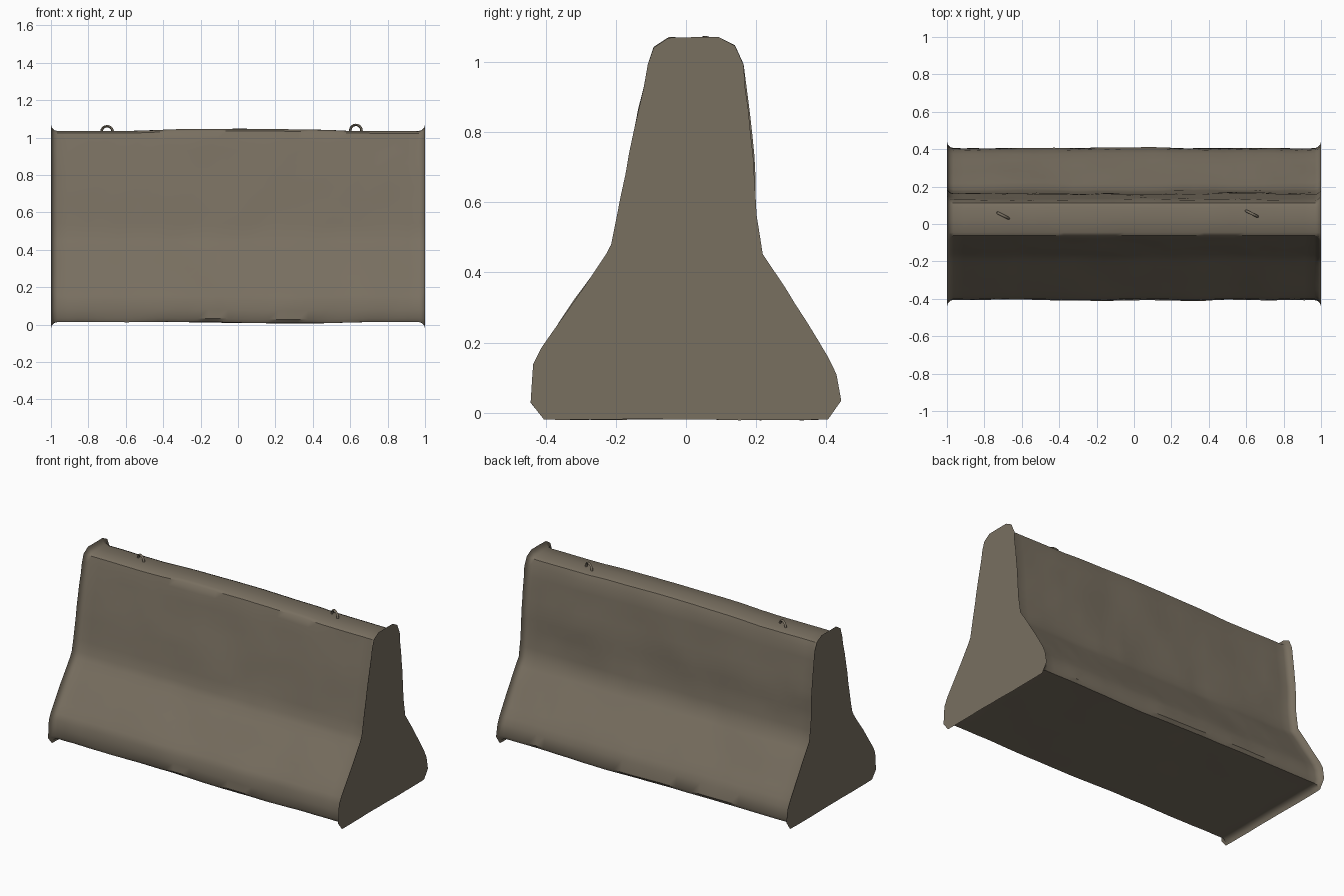
import bpy, bmesh, math
from mathutils import Vector, noise

if "Cube" in bpy.data.objects:
    bpy.data.objects.remove(bpy.data.objects["Cube"])

concrete = bpy.data.materials.new("weathered concrete")
concrete.diffuse_color = (0.19, 0.16, 0.118, 1)
concrete.use_nodes = True
concrete.node_tree.nodes["Principled BSDF"].inputs["Base Color"].default_value = concrete.diffuse_color

# Cross-section of the barrier (y, z), counter-clockwise from the bottom front
PROFILE = [(-0.395, 0.015), (-0.408, 0.035), (-0.403, 0.13), (-0.385, 0.165),
           (-0.195, 0.435), (-0.178, 0.47), (-0.15, 0.61), (-0.075, 0.985),
           (-0.062, 1.025), (-0.045, 1.036), (0.09, 1.036), (0.112, 1.026),
           (0.13, 0.985), (0.158, 0.73), (0.168, 0.56), (0.185, 0.44),
           (0.375, 0.14), (0.395, 0.10), (0.407, 0.035), (0.395, 0.015)]


def resample(points, step):
    """Split the long profile edges so the surface can be made uneven."""
    out = []
    for i, p in enumerate(points):
        a, b = Vector(p), Vector(points[(i + 1) % len(points)])
        n = max(1, round((b - a).length / step))
        out += [a.lerp(b, k / n) for k in range(n)]
    return out


def inset(points, amount):
    """Move each profile point inwards, for the worn rounded ends."""
    out = []
    for i, p in enumerate(points):
        t = points[(i + 1) % len(points)] - points[i - 1]
        out.append(p + Vector((-t.y, t.x)).normalized() * amount)
    return out


def finish(obj, angle):
    obj.data.materials.append(concrete)
    bpy.ops.object.select_all(action='DESELECT')
    obj.select_set(True)
    bpy.context.view_layer.objects.active = obj
    bpy.ops.object.shade_smooth_by_angle(angle=math.radians(angle))


# Barrier body: profile swept along x with rounded ends and worn surfaces
outline = resample(PROFILE, 0.06)
R = 0.035
ends = [(1 - R + R * math.sin(a), R * (1 - math.cos(a)))
        for a in (math.radians(d) for d in (0, 30, 60, 90))]
stations = [(-x, s) for x, s in reversed(ends)]
stations += [(-0.965 + 1.93 * i / 36, 0) for i in range(1, 36)] + ends

bm = bmesh.new()
rings = []
for x, shrink in stations:
    ring = []
    for p in inset(outline, shrink):
        co = Vector((x, p.x, p.y))
        wear = noise.noise(co * 3.5) * 0.007 + noise.noise(co * 11) * 0.003
        crown = 0.011 * max(0, 1 - (x / 0.6) ** 2) if p.y > 0.9 else 0
        sag = -0.008 * math.exp(-((x - 0.25) / 0.35) ** 2) if p.y < 0.1 else 0
        side = 1 if p.x > 0 else -1
        flat = p.y > 0.99 or p.y < 0.03
        co.y += 0 if flat else wear * side
        co.z += crown + sag + (wear * 0.5 if flat else 0)
        ring.append(bm.verts.new(co))
    rings.append(ring)
n = len(outline)
for a, b in zip(rings, rings[1:]):
    for i in range(n):
        j = (i + 1) % n
        bm.faces.new((a[i], a[j], b[j], b[i]))
bm.faces.new(rings[0])
bm.faces.new(rings[-1])
bmesh.ops.recalc_face_normals(bm, faces=bm.faces)
mesh = bpy.data.meshes.new("barrier_body")
bm.to_mesh(mesh)
bm.free()
body = bpy.data.objects.new("barrier_body", mesh)
bpy.context.collection.objects.link(body)
finish(body, 40)


# Lifting loops: bent bars standing on the top face
def lifting_loop(name, x, y, top):
    curve = bpy.data.curves.new(name, 'CURVE')
    curve.dimensions = '3D'
    curve.bevel_depth = 0.007
    curve.bevel_resolution = 1
    spline = curve.splines.new('POLY')
    pts = [(-0.032, 1.01)]
    for k in range(9):
        a = math.pi * (1 - k / 8)
        pts.append((0.03 * math.cos(a), top - 0.037 + 0.03 * math.sin(a)))
    pts.append((0.032, 1.01))
    spline.points.add(len(pts) - 1)
    for sp, (u, z) in zip(spline.points, pts):
        sp.co = (u, -0.5 * u, z, 1)
    obj = bpy.data.objects.new(name, curve)
    obj.location = (x, y, 0)
    bpy.context.collection.objects.link(obj)
    bpy.ops.object.select_all(action='DESELECT')
    obj.select_set(True)
    bpy.context.view_layer.objects.active = obj
    bpy.ops.object.convert(target='MESH')
    finish(bpy.context.view_layer.objects.active, 60)


lifting_loop("lifting_loop_left", -0.70, 0.045, 1.068)
lifting_loop("lifting_loop_right", 0.63, 0.055, 1.075)
